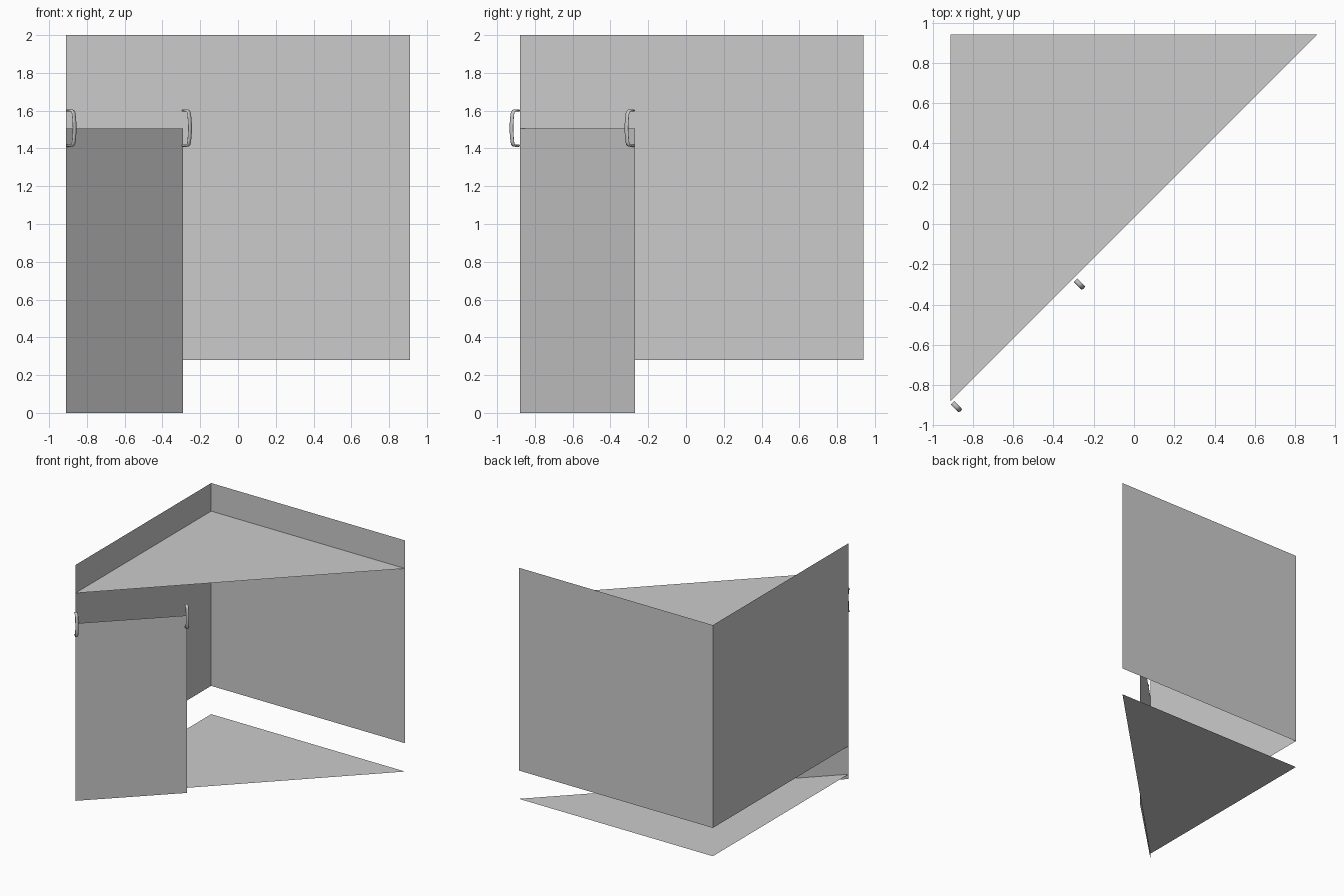
import bpy, bmesh, math
from mathutils import Vector

if "Cube" in bpy.data.objects:
    bpy.data.objects.remove(bpy.data.objects["Cube"])

grey = bpy.data.materials.new("light_grey")
grey.diffuse_color = (0.6, 0.6, 0.6, 1)
grey.use_nodes = True
grey.node_tree.nodes["Principled BSDF"].inputs["Base Color"].default_value = grey.diffuse_color


def make(name, verts, faces, smooth=False):
    me = bpy.data.meshes.new(name)
    me.from_pydata(verts, [], faces)
    bm = bmesh.new()
    bm.from_mesh(me)
    if smooth:
        bmesh.ops.recalc_face_normals(bm, faces=bm.faces)
        for f in bm.faces:
            f.smooth = len(f.verts) == 4
    bm.to_mesh(me)
    bm.free()
    me.materials.append(grey)
    ob = bpy.data.objects.new(name, me)
    bpy.context.collection.objects.link(ob)
    return ob


# Plan corners: front left, back left, back right
A, B, C = (-0.91, -0.88), (-0.91, 0.94), (0.91, 0.94)
D = (-0.29, -0.27)  # free edge of the door


def wall(name, p, q, z0, z1):
    make(name, [(*p, z0), (*q, z0), (*q, z1), (*p, z1)], [(0, 1, 2, 3)])


def slab(name, z):
    make(name, [(*A, z), (*C, z), (*B, z)], [(0, 1, 2)])


# Thin panels
wall("left_wall", B, A, 0.28, 2.0)
wall("back_wall", C, B, 0.28, 2.0)
wall("door_panel", A, D, 0.0, 1.505)
slab("floor_panel", 0.04)
slab("ceiling_panel", 1.762)


# Bowed pull handle: flattened oval swept along a C path in (outward, z)
def handle(name, x, y, sides=10):
    out = Vector((1, -1, 0)).normalized()
    side = Vector((1, 1, 0)).normalized()
    up = Vector((0, 0, 1))
    half = [(0.0, 0.093), (0.018, 0.093), (0.032, 0.092), (0.040, 0.086),
            (0.044, 0.075), (0.047, 0.055), (0.050, 0.028)]
    path = half + [(0.051, 0.0)] + [(o, -z) for o, z in reversed(half)]
    pts = [Vector((x, y, 1.508)) + out * o + up * z for o, z in path]
    verts, faces = [], []
    n = len(pts)
    for i, p in enumerate(pts):
        t = (pts[min(i + 1, n - 1)] - pts[max(i - 1, 0)]).normalized()
        nrm = t.cross(side)
        for k in range(sides):
            a = math.tau * k / sides
            verts.append(p + side * 0.0125 * math.cos(a) + nrm * 0.0065 * math.sin(a))
    for i in range(n - 1):
        for k in range(sides):
            j = (k + 1) % sides
            faces.append((i * sides + k, i * sides + j,
                          (i + 1) * sides + j, (i + 1) * sides + k))
    faces.append(tuple(range(sides)))
    faces.append(tuple(range((n - 1) * sides, n * sides)))
    make(name, verts, faces, smooth=True)


handle("left_handle", -0.901, -0.888)
handle("right_handle", -0.290, -0.279)
